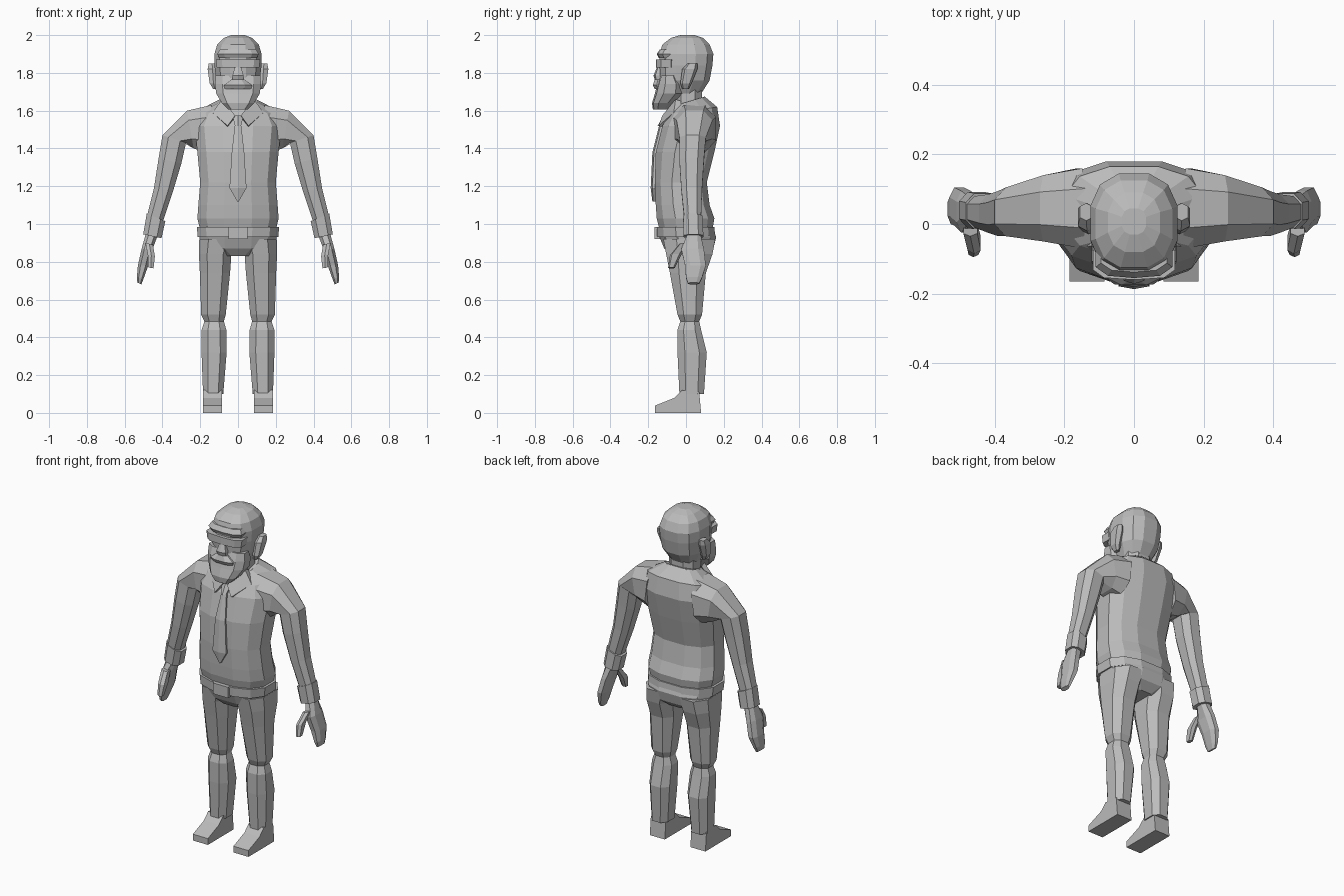
import bpy
import bmesh
from math import cos, sin, pi, copysign
from mathutils import Vector

default_cube = bpy.data.objects.get("Cube")
if default_cube:
    bpy.data.objects.remove(default_cube, do_unlink=True)

grey = bpy.data.materials.new("plain grey")
grey.use_nodes = True
grey.diffuse_color = (.5, .5, .5, 1)
for node in grey.node_tree.nodes:
    if node.type == "BSDF_PRINCIPLED":
        node.inputs["Base Color"].default_value = grey.diffuse_color
        node.inputs["Roughness"].default_value = .8


def finish(name, bm):
    """Turn a bmesh into a flat shaded object."""
    bmesh.ops.recalc_face_normals(bm, faces=bm.faces)
    mesh = bpy.data.meshes.new(name)
    bm.to_mesh(mesh)
    bm.free()
    mesh.materials.append(grey)
    obj = bpy.data.objects.new(name, mesh)
    bpy.context.collection.objects.link(obj)
    return obj


def row(z, half_width, front, back, slope=0, x=0):
    """Level cross-section; slope raises it towards the back."""
    return (x - half_width, z, x + half_width, z, front, back, slope)


def loft(name, rings, sides=8, side=1, power=.8):
    """Skin rounded sections given by two x, z ends and a front and back y."""
    bm = bmesh.new()
    loops = []
    for xa, za, xb, zb, front, back, *slope in rings:
        loop = []
        for i in range(sides):
            angle = (i + .5) * 2 * pi / sides
            c, s = (copysign(min(1, abs(f(angle)) / cos(pi / sides)) ** power, f(angle))
                    for f in (cos, sin))
            lift = s * (back - front) / 2
            x = (xa + xb + c * (xb - xa)) / 2
            z = (za + zb + c * (zb - za)) / 2 + lift * sum(slope)
            loop.append(bm.verts.new((side * x, (front + back) / 2 + lift, z)))
        loops.append(loop)
    for low, high in zip(loops, loops[1:]):
        for i in range(sides):
            j = (i + 1) % sides
            bm.faces.new((low[i], low[j], high[j], high[i]))
    bm.faces.new(loops[0])
    bm.faces.new(loops[-1])
    return finish(name, bm)


def prism(name, points, offset, side=1):
    """Extrude a polygon along an offset."""
    bm = bmesh.new()
    flip = Vector((side, 1, 1))
    near = [bm.verts.new(Vector(p) * flip) for p in points]
    far = [bm.verts.new((Vector(p) + Vector(offset)) * flip) for p in points]
    bm.faces.new(near)
    bm.faces.new(far)
    for i in range(len(points)):
        j = (i + 1) % len(points)
        bm.faces.new((near[i], near[j], far[j], far[i]))
    return finish(name, bm)


# Shirt body, waist and neck
loft("shirt", [
    row(.97, .2, -.14, .14), row(1.03, .215, -.155, .15),
    row(1.1, .21, -.16, .125), row(1.22, .2, -.165, .11),
    row(1.38, .215, -.16, .15), row(1.52, .23, -.125, .18),
    row(1.6, .2, -.09, .165, .15), row(1.65, .1, -.06, .1, .3)], sides=12)
loft("pelvis", [
    row(.83, .1, -.08, .1), row(.87, .2, -.115, .145),
    row(.93, .205, -.14, .16), row(.99, .2, -.14, .14)], sides=12)
loft("belt", [row(.93, .213, -.152, .155), row(.985, .218, -.155, .15)], sides=12)
prism("belt_buckle", [(x, -.167, z) for x, z in
                      ((-.05, .92), (.05, .92), (.05, .985), (-.05, .985))], (0, .03, 0))
loft("neck", [row(1.6, .08, -.06, .085), row(1.75, .08, -.07, .085)])
loft("collar", [row(1.59, .135, -.08, .12, .3), row(1.65, .095, -.065, .1, .3)], sides=10)

# Tie
loft("tie", [
    row(1.12, .004, -.178, -.15), row(1.19, .045, -.187, -.14),
    row(1.38, .033, -.178, -.13), row(1.53, .016, -.14, -.1)], sides=6)
loft("tie_knot", [
    row(1.52, .016, -.15, -.1), row(1.575, .03, -.12, -.06)], sides=6)

# Head, beard and face
loft("head", [
    row(1.69, .08, -.12, .08), row(1.76, .115, -.135, .125),
    row(1.84, .125, -.14, .14), row(1.9, .125, -.14, .145),
    row(1.95, .11, -.125, .125), row(1.985, .075, -.08, .09),
    row(2, .035, -.03, .045)], sides=12)
loft("beard", [
    row(1.605, .05, -.175, -.09), row(1.64, .085, -.18, -.06),
    row(1.69, .115, -.165, -.01), row(1.74, .122, -.152, -.01),
    row(1.785, .118, -.135, -.04)], sides=10)
loft("moustache", [
    row(1.715, .07, -.165, -.1), row(1.735, .075, -.175, -.1),
    row(1.765, .035, -.165, -.1)])
loft("nose", [
    row(1.765, .028, -.165, -.12), row(1.785, .03, -.172, -.12),
    row(1.84, .014, -.15, -.12)], sides=6)
loft("brow_band", [
    row(1.828, .112, -.16, -.05), row(1.872, .118, -.16, -.05)], sides=10, power=.65)
loft("forehead_ridge", [
    row(1.88, .1, -.145, -.05), row(1.9, .11, -.155, -.05),
    row(1.925, .095, -.138, -.05)], sides=10)

for side, label in ((1, "left"), (-1, "right")):
    # Ear and collar flap
    loft(label + "_ear", [
        row(1.715, .01, -.02, .015, x=.122), row(1.745, .02, -.03, .03, x=.13),
        row(1.82, .026, -.02, .06, x=.135), row(1.85, .018, .01, .06, x=.137)],
        sides=6, side=side)
    prism(label + "_collar_flap", [
        (.135, -.065, 1.59), (.055, -.145, 1.52), (.015, -.125, 1.575),
        (.085, -.055, 1.66)], (0, .03, -.01), side)

    # Sleeve and cuff, following the bent arm
    loft(label + "_sleeve", [
        (.14, 1.63, .17, 1.38, -.07, .16), (.27, 1.6, .235, 1.4, -.05, .14),
        (.4, 1.47, .275, 1.43, -.035, .105), (.42, 1.35, .3, 1.32, -.035, .095),
        (.445, 1.19, .345, 1.17, -.025, .085),
        (.48, 1.05, .395, 1.02, -.01, .08)], side=side)
    loft(label + "_cuff", [
        (.483, 1.055, .385, 1.015, -.015, .088),
        (.502, .945, .405, .925, -.012, .092)], side=side)

    # Hand with a forward thumb
    loft(label + "_hand", [
        (.485, .96, .425, .94, .01, .075), (.51, .87, .455, .86, -.025, .095),
        (.53, .78, .475, .78, -.005, .105), (.535, .72, .5, .71, .0, .085),
        (.533, .69, .512, .68, .01, .07)], side=side)
    loft(label + "_thumb", [
        (.49, .9, .45, .89, -.035, .01), (.478, .84, .44, .83, -.085, -.025),
        (.475, .77, .447, .765, -.095, -.06)], sides=6, side=side)

    # Trouser leg, creased at the knee
    legs = ((.92, .01, .205, -.12, .155), (.84, .035, .207, -.105, .14),
            (.74, .042, .202, -.085, .105), (.52, .065, .195, -.045, .085),
            (.485, .075, .178, -.03, .07), (.44, .062, .192, -.045, .08),
            (.32, .06, .193, -.045, .11), (.1, .078, .185, -.035, .095))
    loft(label + "_trouser_leg",
         [(inner, z, outer, z, front, back) for z, inner, outer, front, back in legs],
         side=side)

    # Shoe from a side profile
    prism(label + "_shoe", [(.085, y, z) for y, z in (
        (-.165, 0), (-.165, .038), (-.06, .08), (-.02, .12), (.07, .11), (.08, 0))],
        (.1, 0, 0), side)
